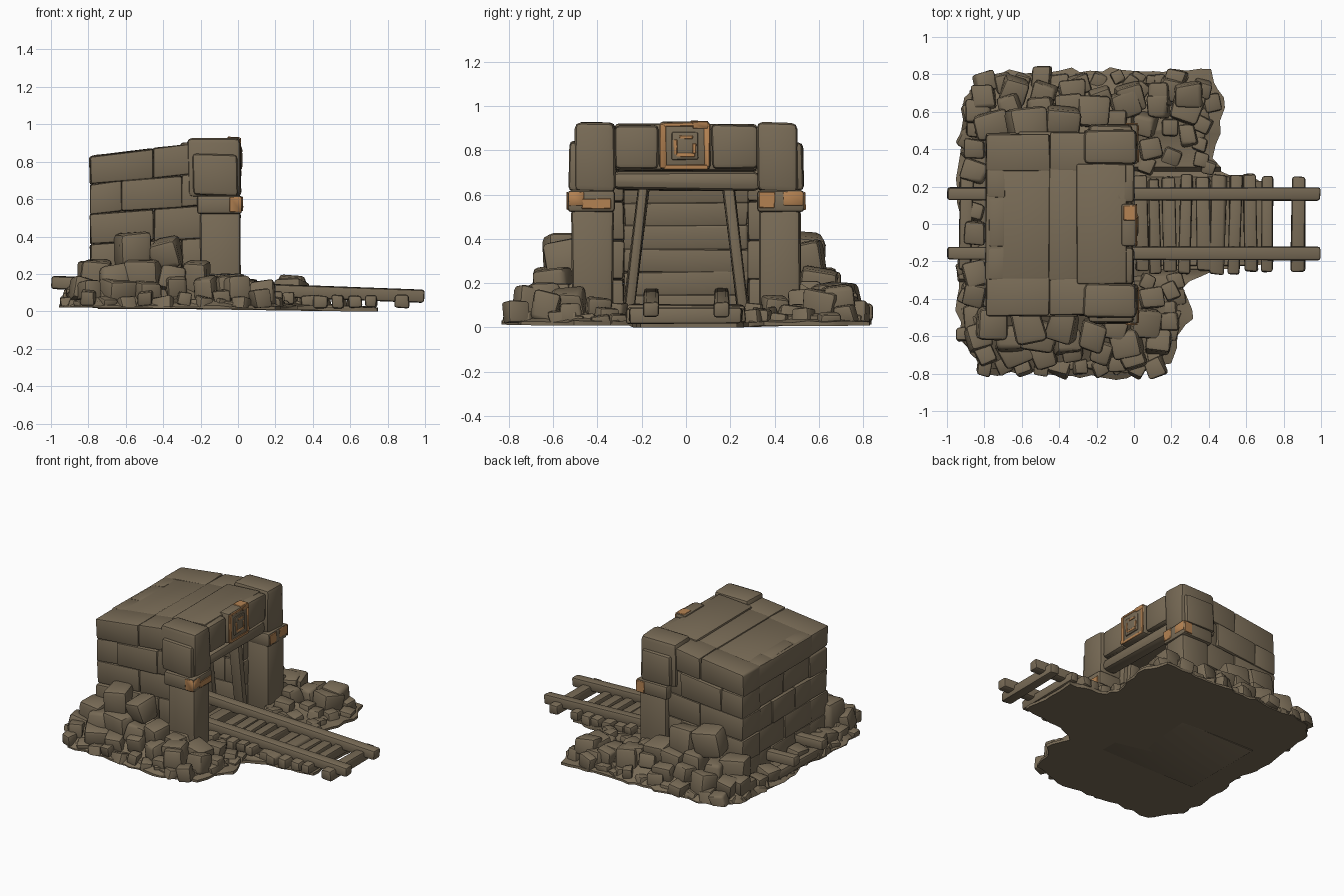
import bpy, bmesh, math, random
from mathutils import Vector, Matrix, Euler

if "Cube" in bpy.data.objects:
    bpy.data.objects.remove(bpy.data.objects["Cube"])

random.seed(7)
R = random.uniform


def material(name, rgb):
    m = bpy.data.materials.new(name)
    m.diffuse_color = (*rgb, 1)
    m.use_nodes = True
    m.node_tree.nodes["Principled BSDF"].inputs["Base Color"].default_value = m.diffuse_color
    return m


STONE = material("brown_stone", (0.19, 0.148, 0.094))
OCHRE = material("ochre_paint", (0.46, 0.225, 0.085))


def finish(bm, name, mat=STONE):
    bmesh.ops.recalc_face_normals(bm, faces=bm.faces)
    me = bpy.data.meshes.new(name)
    bm.to_mesh(me)
    bm.free()
    me.materials.append(mat)
    ob = bpy.data.objects.new(name, me)
    bpy.context.collection.objects.link(ob)
    bpy.ops.object.select_all(action='DESELECT')
    ob.select_set(True)
    bpy.context.view_layer.objects.active = ob
    bpy.ops.object.shade_smooth_by_angle(angle=math.radians(40))
    return ob


def block(bm, lo, hi, bevel=0.018, jit=0.006, rot=(0, 0, 0), seg=2):
    """Rounded, slightly irregular box between two corners."""
    lo, hi = Vector(lo), Vector(hi)
    c, s = (lo + hi) / 2, hi - lo
    t = bmesh.new()
    bmesh.ops.create_cube(t, size=1)
    for v in t.verts:
        v.co = Vector(v.co[i] * s[i] + R(-jit, jit) for i in range(3))
    bmesh.ops.bevel(t, geom=t.edges[:], offset=min(bevel, min(s) * 0.4), segments=seg,
                    profile=0.5, affect='EDGES')
    t.transform(Matrix.Translation(c) @ Euler(rot).to_matrix().to_4x4())
    tmp = bpy.data.meshes.new("tmp")
    t.to_mesh(tmp)
    t.free()
    bm.from_mesh(tmp)
    bpy.data.meshes.remove(tmp)


def sblock(bm, s, x, y, z, **k):
    """Block on the +y (s=1) or -y (s=-1) side."""
    ys = sorted((s * y[0], s * y[1]))
    block(bm, (x[0], ys[0], z[0]), (x[1], ys[1], z[1]), **k)


def slope_roof(bm):
    for v in bm.verts:
        v.co.z *= 1 + 0.075 * (v.co.x + 0.79) / 0.52


# ground mound: outline ring rising towards the building
outline = [(-.93, -.6), (-.78, -.8), (-.4, -.8), (-.1, -.83), (.2, -.74), (.24, -.6),
           (.31, -.5), (.27, -.34), (.4, -.25), (.74, -.22), (.74, .22), (.47, .27),
           (.43, .36), (.49, .62), (.4, .82), (0, .83), (-.4, .82), (-.78, .81),
           (-.9, .68), (-.92, .5), (-.95, .3), (-.92, 0), (-.95, -.4)]
ring = []
for i, a in enumerate(outline):
    a, b = Vector(a), Vector(outline[(i + 1) % len(outline)])
    n = max(1, round((b - a).length / 0.06))
    ring += [a.lerp(b, k / n) + Vector((R(-.015, .015), R(-.015, .015))) for k in range(n)]


def foot(p):
    return Vector((min(max(p.x, -.77), 0), min(max(p.y, -.48), .48)))


def wall_height(q):
    if q.x > -.01:
        return .04 if abs(q.y) < .3 else .1
    return .09 if abs(q.y) < .47 else .22


bm = bmesh.new()
rings = [[bm.verts.new((p.x, p.y, 0.012 - .01 * p.x)) for p in ring]]
for t in (0, .5, 1):
    rings.append([])
    for p in ring:
        q = foot(p)
        xy = p.lerp(q, t)
        z = .026 + t * (wall_height(q) - .026) + (R(-.015, .015) if t == .5 else R(-.004, .006))
        rings[-1].append(bm.verts.new((xy.x, xy.y, z)))
bm.faces.new(rings[0])
for r0, r1 in zip(rings, rings[1:]):
    for i in range(len(ring)):
        j = (i + 1) % len(ring)
        bm.faces.new((r0[i], r0[j], r1[j], r1[i]))
bmesh.ops.remove_doubles(bm, verts=bm.verts, dist=0.0005)
for v in bm.verts:
    if v.co.x > .45 and abs(v.co.y) < .3:
        v.co.z = max(0, v.co.z - .006)
finish(bm, "ground_mound")

# side and back walls, staggered courses with tight joints
courses = [0.03, .2, .36, .52, .68, .83]
bm = bmesh.new()
for s in (1, -1):
    for k, (z0, z1) in enumerate(zip(courses, courses[1:])):
        xs = [-.79, -.45, -.15] if k % 2 == 0 else [-.79, -.62, -.3, -.15]
        for x0, x1 in zip(xs, xs[1:]):
            sblock(bm, s, (x0, x1), (.28, .485 + R(-.008, .01)), (z0, z1), bevel=.012, jit=.004)
for k, (z0, z1) in enumerate(zip(courses, courses[1:])):
    ys = [-.3, 0, .3] if k % 2 else [-.3, -.12, .14, .3]
    for y0, y1 in zip(ys, ys[1:]):
        block(bm, (-.785 + R(-.008, .008), y0, z0), (-.69, y1, z1), bevel=.012, jit=.004)
slope_roof(bm)
finish(bm, "tunnel_walls")

# roof slabs
bm = bmesh.new()
for x0, x1 in ((-.795, -.45), (-.455, -.26)):
    block(bm, (x0, -.3, .68), (x1, .3, .83), bevel=.012)
slope_roof(bm)
block(bm, (-.3, -.32, .7), (-.03, .32, .91), bevel=.015, jit=.004, rot=(0, -.06, 0))
finish(bm, "roof_slabs")

# portal pillars: shaft, collar, cap
bm = bmesh.new()
for s in (1, -1):
    sblock(bm, s, (-.2, .012), (.33, .515), (.03, .54), bevel=.025)
    sblock(bm, s, (-.22, .022), (.32, .535), (.52, .62), jit=.0)
    sblock(bm, s, (-.27, .015), (.32, .505), (.61, .925), bevel=.028)
    sblock(bm, s, (-.24, -.005), (.4, .53), (.62, .84), bevel=.02)
finish(bm, "portal_pillars")

# lintel stones and keystone
bm = bmesh.new()
block(bm, (-.1, -.32, .715), (0, -.125, .915), bevel=.022)
block(bm, (-.1, .115, .715), (0, .32, .915), bevel=.022)
block(bm, (-.07, -.12, .712), (.012, .11, .93), jit=0)
block(bm, (0, -.065, .758), (.02, .055, .882), bevel=.008, jit=.002)
finish(bm, "lintel_stones")

# worn ochre paint on keystone and collars (thin plates)
bm = bmesh.new()
X = .016
for y0, y1, z0, z1 in ((-.118, -.09, .72, .92), (.082, .108, .725, .92), (.03, .1, .898, .927),
                       (-.1, .1, .714, .734), (-.1, .035, .908, .925)):
    block(bm, (X - .008, y0, z0), (X, y1, z1), bevel=.004, jit=.002, seg=1)
for y0, y1, z0, z1 in ((-.058, -.038, .78, .85), (-.045, .04, .77, .788), (.028, .046, .785, .83),
                       (-.03, .03, .852, .866)):
    block(bm, (.015, y0, z0), (.023, y1, z1), bevel=.003, jit=.002, seg=1)
block(bm, (-.055, .02, .926), (.01, .1, .933), bevel=.003, jit=.001, seg=1)
for y0, y1, z0, z1 in ((-.53, -.46, .55, .612), (-.47, -.34, .535, .58),
                       (.33, .4, .54, .612), (.44, .525, .55, .612)):
    block(bm, (.018, y0, z0), (.026, y1, z1), bevel=.004, jit=.003, seg=1)
for s in (1, -1):
    sblock(bm, s, (-.045, .02), (.531, .539), (.53, .612), bevel=.004, jit=.002, seg=1)
finish(bm, "ochre_paint_patches", OCHRE)

# tunnel timbers: front beam, leaning props, ceiling and end planks
bm = bmesh.new()
block(bm, (-.11, -.335, .62), (-.005, .335, .705), bevel=.03)
lean = math.atan2(.07, .6)
for s in (1, -1):
    for x in (-.16, -.4, -.62):
        block(bm, (x - .04, s * .225 - .025, .04), (x + .04, s * .225 + .025, .66), rot=(s * lean, 0, 0))
for x in (-.4, -.62):
    block(bm, (x - .04, -.29, .62), (x + .04, .29, .69))
for k in range(6):
    z = .04 + k * .104
    block(bm, (-.7, -.28, z), (-.665, .28, z + .11), bevel=.01, rot=(R(-.02, .02), .08, 0))
block(bm, (-.75, -.31, .012), (.02, .31, .045), bevel=.008, jit=.002)
finish(bm, "tunnel_timbers")

# rails and sleepers, sloping gently down to the front
tilt = math.atan2(.075, 2)
bm = bmesh.new()
for y in (-.157, .16):
    block(bm, (-.997, y - .035, .083), (.997, y + .035, .152), bevel=.014, jit=.003, rot=(0, tilt, 0))
finish(bm, "rails")
bm = bmesh.new()
for x in (-.9, -.66, -.5, -.34, -.18, -.05, .04, .11, .19, .275, .37, .45, .54, .62, .71, .88):
    zc = .053 if x > .3 else .07
    w = R(.03, .04)
    block(bm, (x - w, -.26 + R(-.015, .015), zc - .033), (x + w, .255 + R(-.015, .015), zc + .033),
          bevel=.014, rot=(0, 0, R(-.03, .03)))
finish(bm, "sleepers")


# rubble
def stone(bm, x, y, top, size, turn=.35):
    sx, sy, sz = (size * R(.85, 1.15) / 2 for _ in range(3))
    c = Vector((x, y, max(top - sz, .02)))
    d = Vector((sx, sy, sz))
    block(bm, c - d, c + d, bevel=size * .16, jit=size * .08, rot=(R(-.2, .2), R(-.2, .2), R(-turn, turn)))


bm = bmesh.new()
for s in (1, -1):
    # large stones leaning on the walls
    for x, y, top, size in ((-.57, .53, .42, .2), (-.38, .54, .38, .17), (-.76, .53, .27, .17),
                            (-.22, .6, .27, .16), (-.5, .6, .27, .16), (-.66, .61, .25, .14),
                            (-.35, .63, .24, .13), (-.04, .64, .2, .16), (-.1, .56, .2, .12),
                            (-.83, .6, .17, .13)):
        stone(bm, x, s * y, top, size)
    # outer rows
    for y, top, size, x1 in ((.69, .17, .13, .3), (.765, .09, .085, .3)):
        x = -.8
        while x < (x1 if s > 0 else .12):
            stone(bm, x, s * (y + R(-.02, .02)), top + R(-.03, .03), size * R(.8, 1.2), .5)
            x += size * 1.2
    # spill in front of the portal
    for x, y, top, size in ((.06, .53, .17, .13), (.09, .4, .14, .12), (.07, .31, .11, .08), (.19, .52, .11, .1),
                            (.2, .36, .09, .09), (.13, .63, .16, .13)):
        stone(bm, x, s * y, top, size, .5)
for x, y, top, size in ((.28, .62, .16, .14), (.29, .47, .1, .1), (.36, .34, .08, .08), (.37, .53, .08, .08),
                        (.37, .72, .1, .1), (.2, .72, .13, .12)):
    stone(bm, x, y, top, size, .5)
for y in (-.5, -.38, -.27, -.05, .06, .28, .4, .52):
    stone(bm, -.85, y, R(.1, .17), R(.1, .13), .6)
# pebbles near the edge
for p in ring:
    q = foot(p)
    if not (p.x > .35 and abs(p.y) < .3):
        c = p.lerp(q, R(.12, .4))
        stone(bm, c.x, c.y, R(.045, .08), R(.05, .085), 1.5)
# flatten the undersides on the ground
for v in bm.verts:
    v.co.z = max(v.co.z, .02 - .01 * v.co.x)
finish(bm, "rubble_stones")
